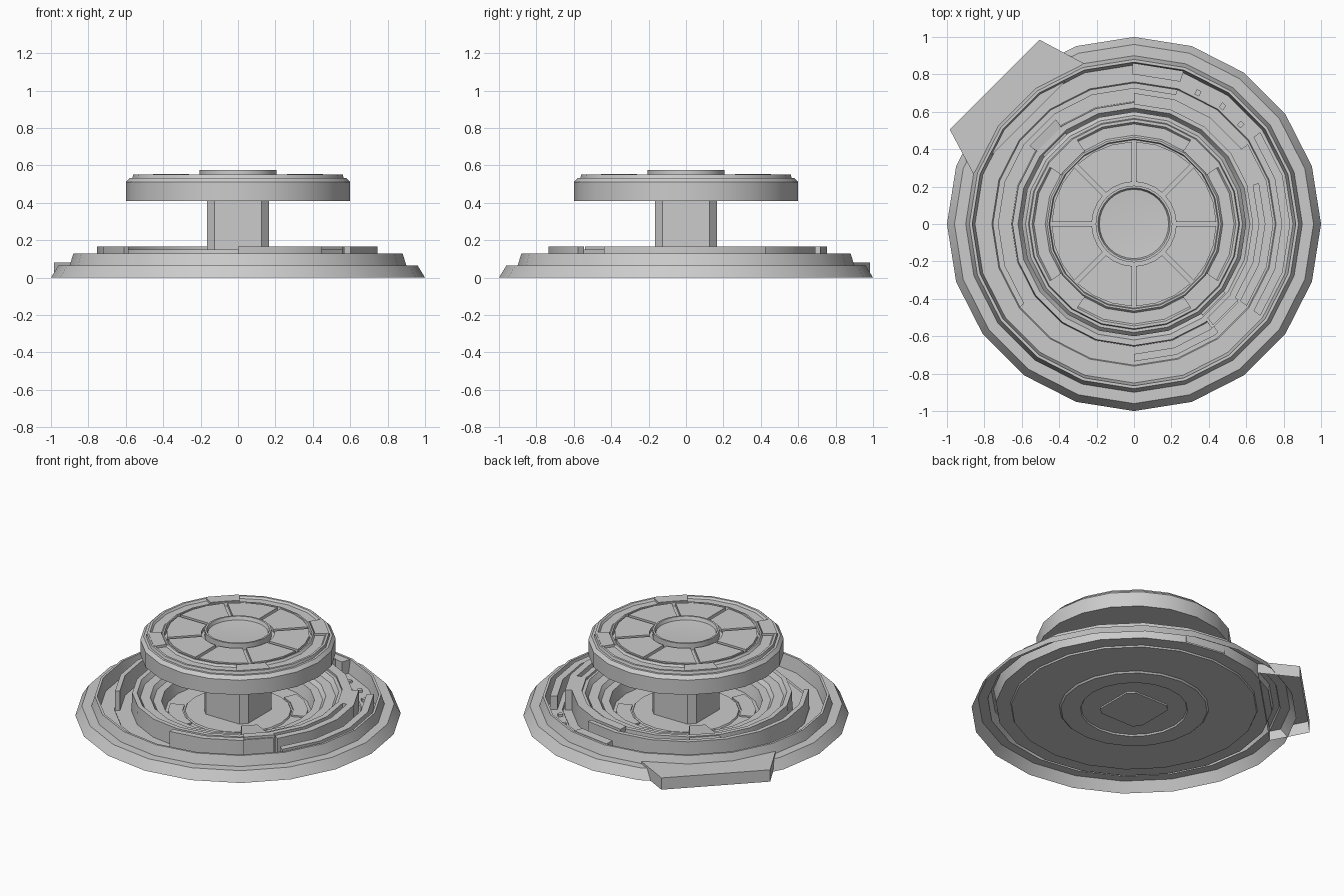
import bpy, math

if "Cube" in bpy.data.objects:
    bpy.data.objects.remove(bpy.data.objects["Cube"])

SIDES = 20


def make(name, verts, faces):
    me = bpy.data.meshes.new(name)
    me.from_pydata(verts, [], faces)
    ob = bpy.data.objects.new(name, me)
    bpy.context.collection.objects.link(ob)
    return ob


def smooth(ob):
    bpy.ops.object.select_all(action='DESELECT')
    ob.select_set(True)
    bpy.context.view_layer.objects.active = ob
    bpy.ops.object.shade_smooth_by_angle(angle=math.radians(22))


def lathe(name, profile, n=SIDES, cap_end=True, cap_start=False):
    """Spin a profile (outer bottom -> inner top) around z."""
    verts = [(r * math.cos(2 * math.pi * k / n), r * math.sin(2 * math.pi * k / n), z)
             for r, z in profile for k in range(n)]
    faces = []
    for i in range(len(profile) - 1):
        for k in range(n):
            j = (k + 1) % n
            faces.append((i * n + k, i * n + j, (i + 1) * n + j, (i + 1) * n + k))
    if cap_end:
        faces.append(tuple((len(profile) - 1) * n + k for k in range(n)))
    if cap_start:
        faces.append(tuple(reversed(range(n))))
    ob = make(name, verts, faces)
    smooth(ob)
    return ob


def arc(name, a0, a1, r0, r1, z0, z1):
    """Raised curved block that follows the 20-sided outline (angles in degrees)."""
    step = 360 / SIDES
    k = math.floor(a0 / step) + 1
    angles = [a0]
    while k * step < a1 - 0.01:
        angles.append(k * step)
        k += 1
    angles.append(a1)
    verts, faces = [], []
    for a in angles:
        f = math.cos(math.radians(step / 2)) / math.cos(math.radians(a % step - step / 2))
        c, s = math.cos(math.radians(a)) * f, math.sin(math.radians(a)) * f
        verts += [(r0 * c, r0 * s, z0), (r1 * c, r1 * s, z0),
                  (r1 * c, r1 * s, z1), (r0 * c, r0 * s, z1)]
    for i in range(len(angles) - 1):
        b, d = i * 4, i * 4 + 4
        faces += [(b + 1, d + 1, d + 2, b + 2), (b + 2, d + 2, d + 3, b + 3),
                  (b + 3, d + 3, d, b)]
    e = len(verts) - 4
    faces += [(0, 1, 2, 3), (e + 3, e + 2, e + 1, e)]
    ob = make(name, verts, faces)
    smooth(ob)
    return ob


def prism(name, bottom, top, closed=True):
    """Prism between two matching counter-clockwise outlines."""
    n = len(bottom)
    faces = [(k, (k + 1) % n, n + (k + 1) % n, n + k) for k in range(n)]
    faces.append(tuple(range(n, 2 * n)))
    if closed:
        faces.append(tuple(reversed(range(n))))
    return make(name, bottom + top, faces)


# Stepped outer shell, deep trench and flat floor, open underneath
lathe("base_shell", [
    (1.0, 0), (0.96, 0.065), (0.90, 0.065), (0.88, 0.13), (0.865, 0.13),
    (0.85, 0.04), (0.76, 0.04), (0.755, 0.03), (0.46, 0.03), (0.45, 0.02),
    (0.33, 0.02), (0.325, 0.03)])

# Stepped inner ring standing on the floor
lathe("inner_ring", [
    (0.655, 0.03), (0.65, 0.15), (0.62, 0.15), (0.60, 0.12), (0.54, 0.12),
    (0.52, 0.095), (0.47, 0.095), (0.45, 0.02)], cap_end=False)

# Tall ring walls
for i, (a0, a1, r0, r1) in enumerate([
        (72, 216, 0.725, 0.755), (-36, 35, 0.70, 0.745), (18, 90, 0.64, 0.70),
        (-36, 18, 0.635, 0.67), (-90, -52, 0.695, 0.735), (-52, -36, 0.64, 0.69)]):
    arc(f"ring_wall_{i}", a0, a1, r0, r1, 0.03, 0.165)

# Blocks and studs in the outer trench
arc("trench_block_back", 72, 90.5, 0.80, 0.86, 0.04, 0.13)
arc("trench_block_right", -36, 36, 0.79, 0.835, 0.04, 0.13)
for i, a in enumerate((43, 53, 64)):
    arc(f"trench_stud_{i}", a - 1, a + 1, 0.775, 0.805, 0.04, 0.055)

# Panels on the bowl floor
for i in range(4):
    arc(f"floor_panel_{i}", 90 * i + 22, 90 * i + 68, 0.34, 0.43, 0.02, 0.03)

# Two tapered bridges from the ring toward the column
for i, a in enumerate((135, -45)):
    c, s = math.cos(math.radians(a)), math.sin(math.radians(a))

    def place(r, w, z):
        return (r * c - w * s, r * s + w * c, z)
    prism(f"bridge_{i}",
          [place(0.36, -0.05, 0.03), place(0.69, -0.10, 0.03),
           place(0.69, 0.10, 0.03), place(0.36, 0.05, 0.03)],
          [place(0.40, -0.05, 0.11), place(0.69, -0.10, 0.15),
           place(0.69, 0.10, 0.15), place(0.40, 0.05, 0.11)])

# Entry block on the back left rim
outline = [(-0.27, 0.86), (-0.505, 0.985), (-0.985, 0.505), (-0.86, 0.27)]
prism("entry_block", [(x, y, 0) for x, y in outline],
      [(x, y, 0.08) for x, y in outline], closed=False)

# Chamfered square column
h, q = 0.165, 0.125
square = [(h, -q), (h, q), (q, h), (-q, h), (-h, q), (-h, -q), (-q, -h), (q, -h)]
prism("column", [(x, y, 0.02) for x, y in square], [(x, y, 0.42) for x, y in square])

# Upper platform with a bevelled rim
lathe("platform", [
    (0.60, 0.41), (0.60, 0.51), (0.58, 0.532), (0.565, 0.532), (0.56, 0.55),
    (0.545, 0.55), (0.535, 0.537), (0.475, 0.537), (0.465, 0.55), (0.455, 0.55),
    (0.45, 0.53)], cap_start=True)

# Eight platform panels separated by straight grooves
for i in range(8):
    verts = []
    for z in (0.53, 0.552):
        for r, t in ((0.225, -1), (0.44, -1), (0.44, -0.33), (0.44, 0.33),
                     (0.44, 1), (0.225, 1), (0.225, 0.33), (0.225, -0.33)):
            a = math.radians(22.5 + 45 * i + t * (22.5 - math.degrees(0.012 / r)))
            verts.append((r * math.cos(a), r * math.sin(a), z))
    prism(f"platform_panel_{i}", verts[:8], verts[8:])

# Four tabs on the platform rim
for i in range(4):
    arc(f"rim_tab_{i}", 90 * i + 34, 90 * i + 56, 0.47, 0.55, 0.53, 0.553)

# Central hub with a shallow dish
lathe("hub", [(0.205, 0.53), (0.205, 0.575), (0.193, 0.575), (0.185, 0.553),
              (0.10, 0.547)], n=32)
